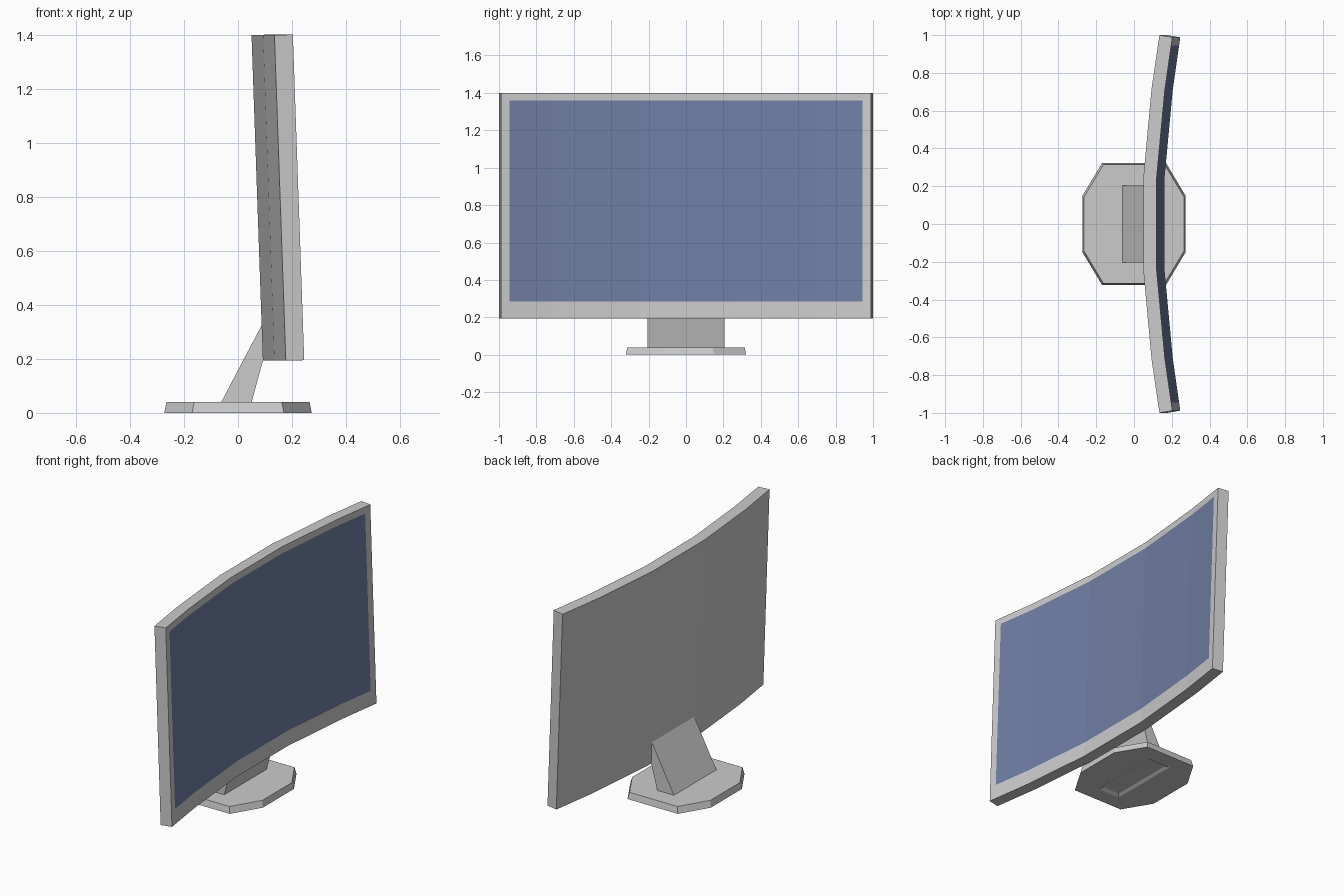
import bpy, bmesh

if "Cube" in bpy.data.objects:
    bpy.data.objects.remove(bpy.data.objects["Cube"])

ROWS = [0.0, 0.0755, 0.967, 1.0]          # bottom, screen bottom, screen top, top
BACK = [(0.05, 0.25), (0.093, 0.716), (0.128, 0.955), (0.135, 1.0)]
FRONT = [(0.12, 0.247), (0.163, 0.708), (0.197, 0.945), (0.203, 0.988)]


def finish(name, bm, recalc=True, mat=None):
    if recalc:
        bmesh.ops.recalc_face_normals(bm, faces=bm.faces)
    me = bpy.data.meshes.new(name)
    bm.to_mesh(me)
    bm.free()
    ob = bpy.data.objects.new(name, me)
    bpy.context.collection.objects.link(ob)
    if mat:
        me.materials.append(mat)
    return ob


def mirrored(half):
    return [(x, -y) for x, y in reversed(half)] + half


def grid(bm, half, rows, lift):
    # columns along the curve, rows up the slightly tilted panel
    return [[bm.verts.new((x + 0.042 * (1 - t), y, 0.193 + lift + 1.205 * t))
             for t in rows] for x, y in mirrored(half)]


def skin(bm, g):
    return [[bm.faces.new((g[c][r], g[c + 1][r], g[c + 1][r + 1], g[c][r + 1]))
             for r in range(len(g[0]) - 1)] for c in range(len(g) - 1)]


def rim(g):
    n, m = len(g), len(g[0])
    return ([g[c][0] for c in range(n)] + [g[-1][r] for r in range(1, m)]
            + [g[c][-1] for c in range(n - 2, -1, -1)]
            + [g[0][r] for r in range(m - 2, 0, -1)])


def strip(bm, a, b):
    n = len(a)
    for i in range(n):
        j = (i + 1) % n
        bm.faces.new((a[i], a[j], b[j], b[i]))


# curved housing with an opening for the screen
bm = bmesh.new()
back = grid(bm, BACK, ROWS, 0.0)
front = grid(bm, FRONT, ROWS, 0.002)
skin(bm, back)
faces = skin(bm, front)
strip(bm, rim(back), rim(front))
bmesh.ops.recalc_face_normals(bm, faces=bm.faces)
opening = [col[1] for col in faces[1:-1]]
bmesh.ops.delete(bm, geom=opening, context='FACES_ONLY')
finish("housing", bm, recalc=False)

# screen filling the opening
blue = bpy.data.materials.new("screen_blue")
blue.diffuse_color = (0.16, 0.21, 0.37, 1)
blue.use_nodes = True
blue.node_tree.nodes["Principled BSDF"].inputs["Base Color"].default_value = blue.diffuse_color
bm = bmesh.new()
skin(bm, grid(bm, FRONT[:3], ROWS[1:3], 0.002))
finish("screen", bm, recalc=False, mat=blue)

# slanted neck
bm = bmesh.new()
side = [(-0.063, 0.038), (0.05, 0.038), (0.093, 0.196), (0.088, 0.325)]
rings = [[bm.verts.new((x, y, z)) for x, z in side] for y in (-0.205, 0.205)]
strip(bm, *rings)
for r in rings:
    bm.faces.new(r)
finish("neck", bm)


# octagonal foot with a shallow slot underneath
def octagon(bm, s, z):
    q = [(0.273, 0.15), (0.17, 0.322)]
    pts = q + [(-x, y) for x, y in reversed(q)]
    pts += [(-x, -y) for x, y in pts]
    return [bm.verts.new((x - s * (1 if x > 0 else -1),
                          y - s * (1 if y > 0 else -1), z)) for x, y in pts]


def rectangle(bm, x, y, z):
    return [bm.verts.new((x * a, y * b, z))
            for a, b in ((1, 1), (-1, 1), (-1, -1), (1, -1))]


bm = bmesh.new()
low, top = octagon(bm, 0, 0), octagon(bm, 0.008, 0.04)
strip(bm, low, top)
bm.faces.new(top)
outer, inner = rectangle(bm, 0.075, 0.225, 0), rectangle(bm, 0.058, 0.205, 0.01)
strip(bm, outer, inner)
bm.faces.new(inner)
for i in range(4):                        # underside around the slot
    j = (i + 1) % 4
    bm.faces.new((low[2 * i], low[2 * i + 1], outer[i]))
    bm.faces.new((low[2 * i + 1], low[(2 * i + 2) % 8], outer[j], outer[i]))
finish("foot", bm)
